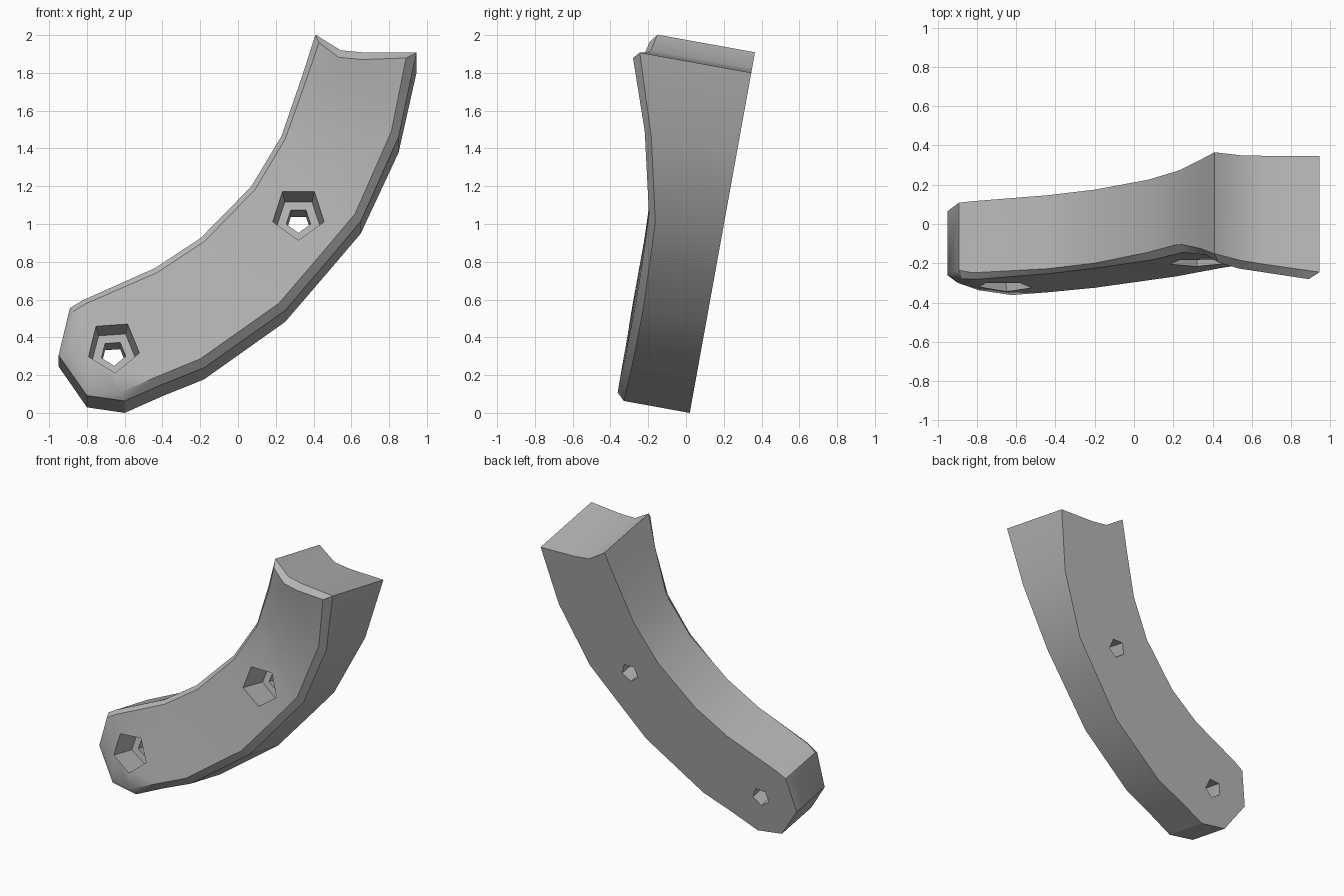
import bpy, bmesh, math
from mathutils import Vector

if "Cube" in bpy.data.objects:
    bpy.data.objects.remove(bpy.data.objects["Cube"])

TILT = math.radians(79.75)   # the flat back leans backwards
FOOT = (0, 0.02, 0)

grey = bpy.data.materials.new("plain grey")
grey.use_nodes = True
grey.diffuse_color = (0.47, 0.47, 0.47, 1)
grey.node_tree.nodes["Principled BSDF"].inputs["Base Color"].default_value = (0.47, 0.47, 0.47, 1)


def add_object(name, bm):
    bmesh.ops.recalc_face_normals(bm, faces=bm.faces)
    mesh = bpy.data.meshes.new(name)
    bm.to_mesh(mesh)
    bm.free()
    mesh.materials.append(grey)
    obj = bpy.data.objects.new(name, mesh)
    bpy.context.collection.objects.link(obj)
    obj.location = FOOT
    obj.rotation_euler.x = TILT
    return obj


# Stations along the arc: inner edge, outer edge,
# then depth of rim and front face at the inner and the outer edge
STATIONS = [
    ((-.95, .25), (-.80, .03), (.33, .37), (.35, .38)),
    ((-.89, .50), (-.60, .00), (.35, .39), (.355, .395)),
    ((-.82, .54), (-.40, .09), (.37, .40), (.35, .395)),
    ((-.44, .71), (-.18, .18), (.38, .40), (.345, .39)),
    ((-.20, .87), (.25, .49), (.38, .40), (.34, .385)),
    ((.07, 1.15), (.47, .75), (.375, .41), (.35, .39)),
    ((.23, 1.42), (.65, .965), (.38, .42), (.36, .40)),
    ((.34, 1.73), (.85, 1.40), (.46, .49), (.46, .50)),
    ((.41, 1.94), (.945, 1.83), (.525, .56), (.60, .63)),
]
STEPS = (0, .25, .48, 1)
HOLLOW = (0, -.06, -.05, 0)   # dip in the top end
LAST = len(STATIONS) - 1


def build_arm():
    bm = bmesh.new()
    back, rim, front = [], [], []
    for i, (inner, outer, d_in, d_out) in enumerate(STATIONS):
        a, b = Vector(inner), Vector(outer)
        across = (b - a).normalized()
        # front face is inset at the sides and at both ends
        along = Vector((0, 0))
        if i in (0, LAST):
            j = 1 if i == 0 else LAST - 1
            mid = (Vector(STATIONS[j][0]) + Vector(STATIONS[j][1])) / 2
            along = (mid - (a + b) / 2).normalized() * .045
        rows = [], [], []
        for k, t in enumerate(STEPS):
            p = a.lerp(b, t)
            if i == LAST:
                p.y += HOLLOW[k]
            inset = across * (.03, 0, 0, -.045)[k]
            q = p + along + inset
            d_rim = d_in[0] + (d_out[0] - d_in[0]) * t
            d_front = d_in[1] + (d_out[1] - d_in[1]) * t
            rows[0].append(bm.verts.new((*p, 0)))
            rows[1].append(bm.verts.new((*p, d_rim)) if k in (0, 3) or i in (0, LAST) else None)
            rows[2].append(bm.verts.new((*q, d_front)))
        back.append(rows[0])
        rim.append(rows[1])
        front.append(rows[2])
    for i in range(LAST):
        for layer in (back, front):
            for k in range(3):
                bm.faces.new((layer[i][k], layer[i][k + 1], layer[i + 1][k + 1], layer[i + 1][k]))
        for k in (0, 3):
            for low, high in ((back, rim), (rim, front)):
                bm.faces.new((low[i][k], low[i + 1][k], high[i + 1][k], high[i][k]))
    for i in (0, LAST):
        for k in range(3):
            for low, high in ((back, rim), (rim, front)):
                bm.faces.new((low[i][k], low[i][k + 1], high[i][k + 1], high[i][k]))
    bmesh.ops.triangulate(bm, faces=bm.faces)
    return add_object("curved_arm", bm)


def build_bolt_hole(x, v, turn):
    """Stepped five-sided cutter: narrow through hole, wide recess."""
    bm = bmesh.new()
    rings = []
    for depth, radius in ((-.1, .068), (.2, .068), (.2, .122), (.42, .145), (.7, .15)):
        rings.append([bm.verts.new((x + radius * math.cos(turn + n * math.tau / 5),
                                    v + radius * math.sin(turn + n * math.tau / 5), depth))
                      for n in range(5)])
    for low, high in zip(rings, rings[1:]):
        for n in range(5):
            m = (n + 1) % 5
            bm.faces.new((low[n], low[m], high[m], high[n]))
    bm.faces.new(rings[0])
    bm.faces.new(rings[-1])
    cutter = add_object("bolt_hole_cutter", bm)
    cutter.hide_render = True
    return cutter


arm = build_arm()
bpy.context.view_layer.objects.active = arm
arm.select_set(True)

# Two bolt holes through the arm
for x, v, turn in ((.32, 1.0, -18), (-.66, .285, -14)):
    cutter = build_bolt_hole(x, v, math.radians(turn))
    cut = arm.modifiers.new("bolt_hole", 'BOOLEAN')
    cut.object = cutter
    cut.operation = 'DIFFERENCE'
    cut.solver = 'EXACT'
    bpy.ops.object.modifier_apply(modifier=cut.name)
    bpy.data.objects.remove(cutter)

bpy.ops.object.shade_smooth_by_angle(angle=math.radians(30))
